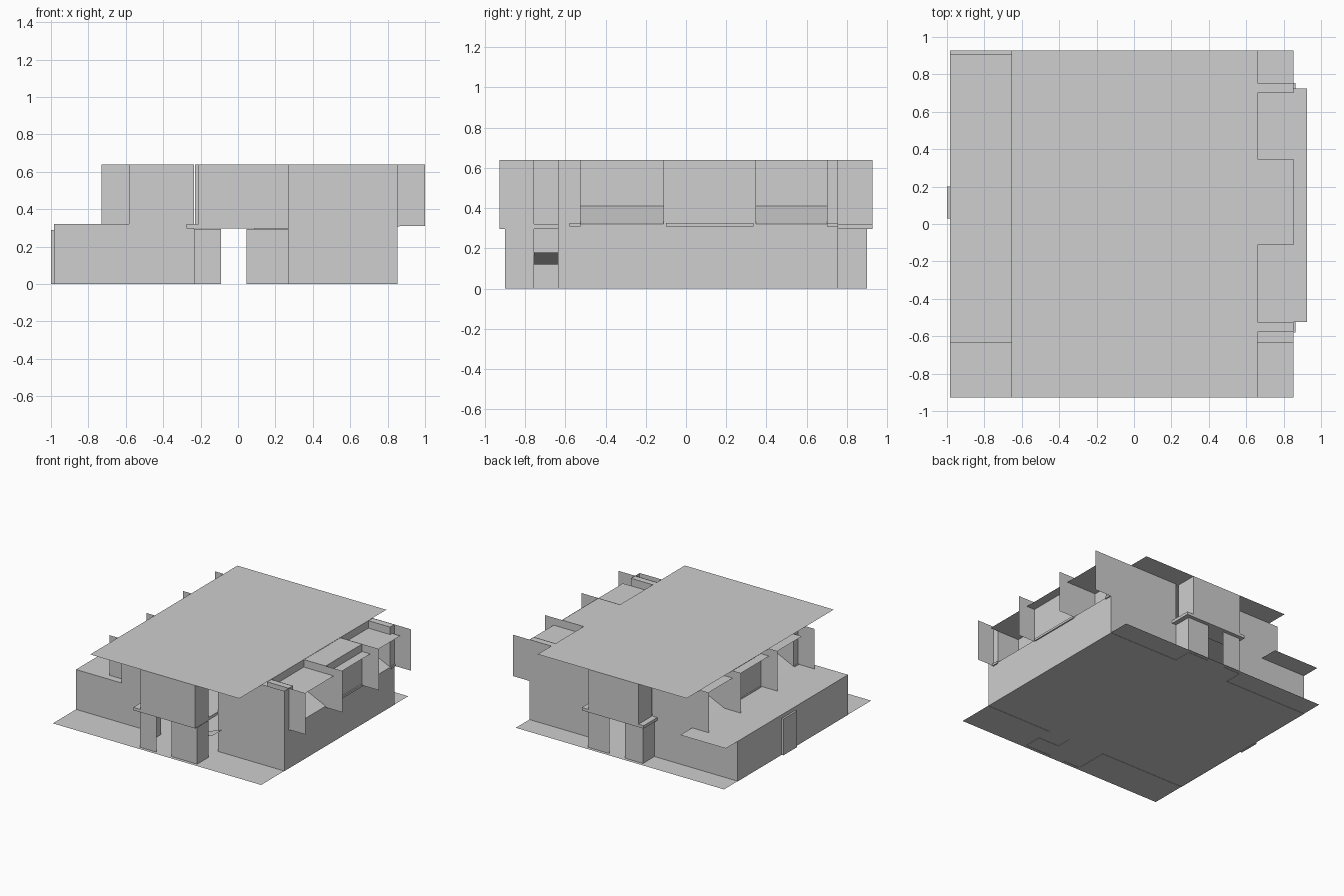
import bpy

if "Cube" in bpy.data.objects:
    bpy.data.objects.remove(bpy.data.objects["Cube"])

grey = bpy.data.materials.new("light_grey")
grey.diffuse_color = (0.62, 0.62, 0.62, 1)
grey.use_nodes = True
grey.node_tree.nodes["Principled BSDF"].inputs["Base Color"].default_value = grey.diffuse_color


class Part:
    """Collects thin flat panels into one named object."""

    def __init__(self, name):
        self.name, self.v, self.f = name, [], []

    def quad(self, *pts):
        n = len(self.v)
        self.v += pts
        self.f.append(tuple(range(n, n + len(pts))))

    def flat(self, x0, x1, y0, y1, z):
        self.quad((x0, y0, z), (x1, y0, z), (x1, y1, z), (x0, y1, z))

    def wall_x(self, x, y0, y1, z0, z1):
        self.quad((x, y0, z0), (x, y1, z0), (x, y1, z1), (x, y0, z1))

    def wall_y(self, y, x0, x1, z0, z1):
        self.quad((x0, y, z0), (x1, y, z0), (x1, y, z1), (x0, y, z1))

    def box(self, x0, x1, y0, y1, z0, z1):
        for x in (x0, x1):
            self.wall_x(x, y0, y1, z0, z1)
        for y in (y0, y1):
            self.wall_y(y, x0, x1, z0, z1)
        for z in (z0, z1):
            self.flat(x0, x1, y0, y1, z)

    def done(self):
        me = bpy.data.meshes.new(self.name)
        me.from_pydata(self.v, [], self.f)
        me.materials.append(grey)
        ob = bpy.data.objects.new(self.name, me)
        bpy.context.collection.objects.link(ob)


TOP, MID = 0.64, 0.32
YF, YB = -0.635, 0.755          # main front and back walls
XL, XR, XU = -0.985, 0.853, -0.583  # lower left, right, upper left walls

# ground, roof and terrace
p = Part("ground_slab")
p.flat(XL, XR, -0.927, 0.927, 0.002)
p.done()
p = Part("main_roof")
p.flat(-0.655, 0.66, -0.927, 0.927, TOP)
p.done()
p = Part("left_terrace")
p.flat(XL, XU, YF, 0.905, MID)
p.done()
p = Part("upper_floor")
p.flat(XU, XR, YF, YB, MID)
p.done()

# front and back walls, with the gap for the entrance
p = Part("front_and_back_walls")
for y, xa, xb in ((YF, -0.235, 0.27), (YB, -0.235, 0.235)):
    p.wall_y(y, XL, xa, 0, MID)
    p.wall_y(y, XU, xa, MID, TOP)
    p.wall_y(y, xb, XR, 0, TOP)
p.done()

# ground floor side walls
p = Part("lower_side_walls")
p.wall_x(XR, YF, YB, 0, MID)
p.wall_x(XL, YF, YB, 0, MID)
p.done()


# projecting entrance bays
def entrance(name, y_out, y_door, y_in, y_right, x0, x1, u0, u1):
    q = Part(name + "_door_wall")
    q.wall_y(y_door, x0, -0.09, 0, 0.295)
    q.wall_y(y_door, 0.045, x1, 0, 0.295)
    q.wall_x(x0, y_door, y_in, 0, 0.295)
    q.wall_x(x1, y_door, y_right, 0, 0.295)
    q.done()
    q = Part(name + "_upper_bay")
    q.wall_y(y_out, u0, u1, MID, TOP)
    q.wall_x(u0, y_out, y_in, MID, TOP)
    q.wall_x(u1, y_out, y_right, MID, TOP)
    q.done()
    q = Part(name + "_canopy")
    ya, yb = sorted((y_out, y_in))
    q.box(-0.275, 0.27, ya, yb, 0.297, 0.32)
    q.done()


entrance("front", -0.927, -0.9, YF, -0.755, -0.235, 0.27, -0.21, 0.27)
entrance("back", 0.927, 0.9, YB, YB, -0.25, 0.235, -0.23, 0.21)

# small side recess beside the front entrance, with its tilted shelf
p = Part("entrance_side_recess")
p.wall_x(0.085, -0.755, YF, 0, TOP)
p.wall_y(-0.755, 0.085, 0.27, 0, TOP)
p.done()
p = Part("recess_shelf")
p.quad((0.12, -0.755, 0.12), (0.12, YF, 0.12), (0.3, YF, 0.18), (0.3, -0.755, 0.18))
p.done()


# upper floor sides: fins, shade slab, window recesses
def upper_side(name, fx):
    xw, xr, xf, xs = fx(0.853), fx(0.66), fx(1.0), fx(0.925)
    q = Part(name + "_fins")
    for y in (-0.577, -0.113, 0.347, 0.755):
        q.wall_y(y, xr, xf, 0.31, TOP)
    q.done()
    q = Part(name + "_shade_slab")
    q.flat(xr, xs, -0.525, 0.725, 0.58)
    q.done()
    q = Part(name + "_upper_wall")
    for ya, yb in ((-0.577, -0.525), (-0.113, 0.347), (0.70, 0.755)):
        q.wall_x(xw, ya, yb, MID, TOP)
        q.flat(xr, xw, ya, yb, TOP - 0.002)
    q.wall_x(xw, YF, -0.577, MID, TOP)
    for y in (-0.525, 0.70):
        q.wall_y(y, xr, xw, MID, TOP)
    q.done()
    q = Part(name + "_window_recesses")
    for ya, yb in ((-0.525, -0.113), (0.347, 0.70)):
        q.quad((xw, ya, MID), (xw, yb, MID), (xr, yb, 0.41), (xr, ya, 0.41))
        q.wall_x(xr, ya, yb, 0.41, TOP)
    q.done()
    q = Part(name + "_ledges")
    for ya, yb in ((-0.58, -0.525), (-0.1, 0.335), (0.70, 0.755)):
        q.box(xw, fx(0.863), ya, yb, 0.308, 0.325)
    q.done()


upper_side("right", lambda x: x)
upper_side("left", lambda x: 0.27 - x)

# side door frame on the left wall
p = Part("left_side_door")
p.box(-1.0, XL, 0.03, 0.2, 0, 0.29)
p.done()
